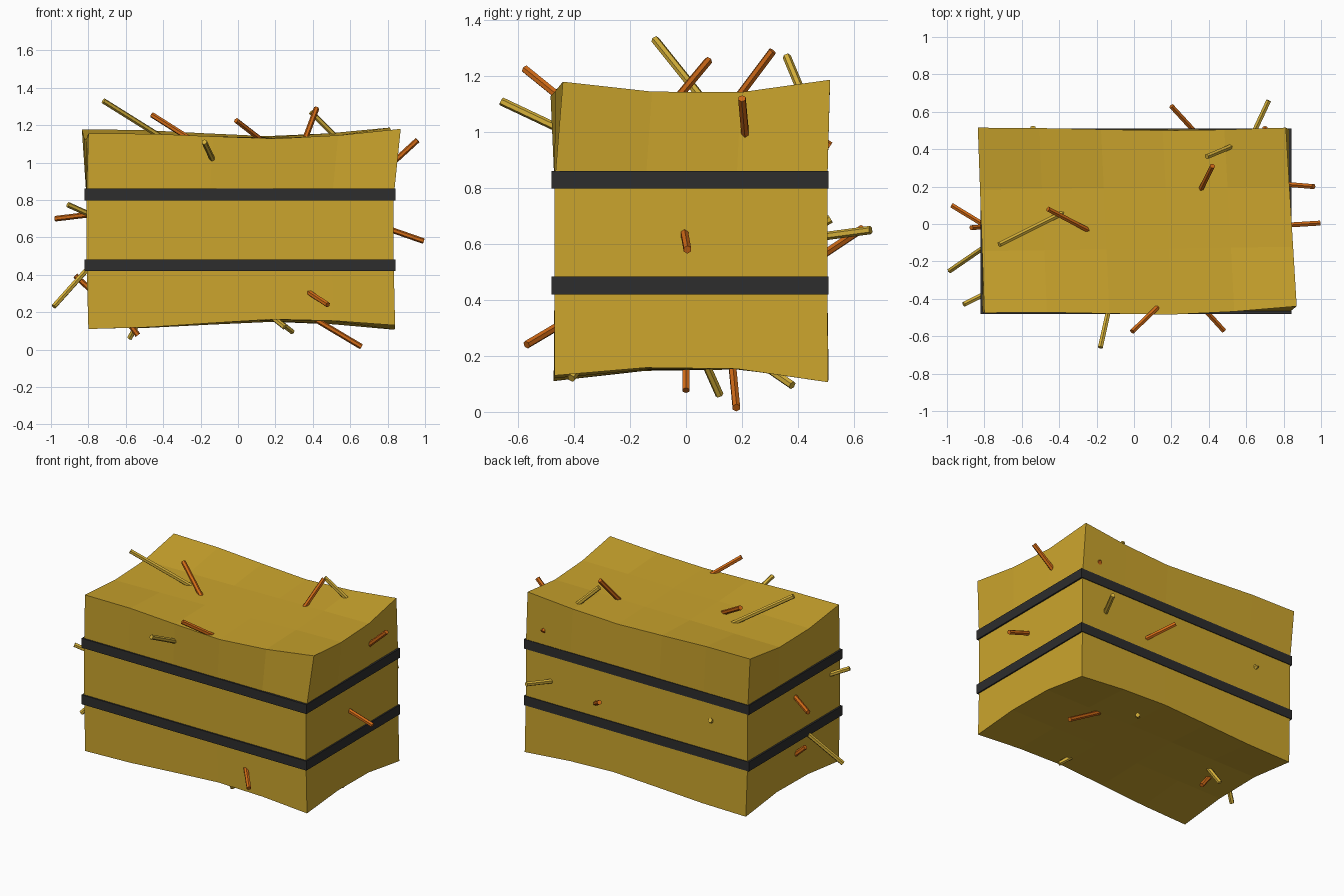
import bpy, bmesh
from mathutils import Vector

if "Cube" in bpy.data.objects:
    bpy.data.objects.remove(bpy.data.objects["Cube"])


def material(name, rgb):
    m = bpy.data.materials.new(name)
    m.diffuse_color = (*rgb, 1)
    m.use_nodes = True
    m.node_tree.nodes["Principled BSDF"].inputs["Base Color"].default_value = m.diffuse_color
    return m


HAY = material("hay gold", (0.60, 0.375, 0.026))
YELLOW = material("pale straw", (0.66, 0.43, 0.04))
ORANGE = material("orange straw", (0.64, 0.145, 0.008))
DARK = material("dark band", (0.026, 0.026, 0.026))


def finish(bm, name, mat):
    bmesh.ops.recalc_face_normals(bm, faces=bm.faces)
    mesh = bpy.data.meshes.new(name)
    bm.to_mesh(mesh)
    bm.free()
    mesh.materials.append(mat)
    ob = bpy.data.objects.new(name, mesh)
    bpy.context.collection.objects.link(ob)
    return ob


# Hay bale: a low-poly block whose corners flare and whose top and bottom sag inward
NX, NY, NZ = 5, 3, 3
MID = [(-0.81, -0.47), (0.832, -0.47), (-0.81, 0.505), (0.832, 0.505)]
TOP = [(-0.80, -0.475, 1.155), (0.87, -0.44, 1.18), (-0.835, 0.515, 1.178), (0.812, 0.515, 1.187)]
BOTTOM = [(-0.80, -0.473, 0.11), (0.84, -0.47, 0.13), (-0.80, 0.51, 0.112), (0.838, 0.508, 0.106)]
LEVELS = [BOTTOM, [(x, y, 0.47) for x, y in MID], [(x, y, 0.81) for x, y in MID], TOP]
SAG_X = [0, 0.15, 0.6, 1, 0.7, 0]
SAG_Y = [0, 0.9, 1, 0]


def bale_point(i, j, k):
    c = [Vector(p) for p in LEVELS[k]]
    u, v = i / NX, j / NY
    p = c[0].lerp(c[1], u).lerp(c[2].lerp(c[3], u), v)
    sag = max(SAG_X[i], SAG_Y[j])
    if k == NZ:
        p.z -= 0.042 * sag
        if j == 0:
            p.y -= 0.03 * SAG_X[i]
        if j == NY:
            p.y -= 0.015 * SAG_X[i]
    if k == 0:
        p.z += 0.04 * sag
    return p


bm = bmesh.new()
verts = {}


def vert(*key):
    if key not in verts:
        verts[key] = bm.verts.new(bale_point(*key))
    return verts[key]


def panel(na, nb, place):
    for a in range(na):
        for b in range(nb):
            bm.faces.new([vert(*place(a + s, b + t)) for s, t in ((0, 0), (1, 0), (1, 1), (0, 1))])


for end in (0, 1):
    panel(NX, NY, lambda a, b: (a, b, end * NZ))
    panel(NX, NZ, lambda a, b: (a, end * NY, b))
    panel(NY, NZ, lambda a, b: (end * NX, a, b))
finish(bm, "hay_bale", HAY)

# Two dark bands wrapped around the bale
for name, z0, z1 in (("lower_band", 0.42, 0.483), ("upper_band", 0.798, 0.861)):
    bm = bmesh.new()
    bmesh.ops.create_cube(bm, size=1)
    for v in bm.verts:
        v.co = (0.01 + v.co.x * 1.664, 0.015 + v.co.y * 0.99, (z0 + z1) / 2 + v.co.z * (z1 - z0))
    finish(bm, name, DARK)


# Loose straws: outer tip, then the point where each enters the bale
def straw(name, tip, root, mat):
    tip, root = Vector(tip), Vector(root)
    axis = root - tip
    root += axis.normalized() * 0.04
    axis = root - tip
    bm = bmesh.new()
    bmesh.ops.create_cone(bm, cap_ends=True, segments=6, radius1=0.015, radius2=0.015, depth=axis.length)
    ob = finish(bm, name, mat)
    ob.rotation_mode = 'QUATERNION'
    ob.rotation_quaternion = axis.to_track_quat('Z', 'Y')
    ob.location = (tip + root) / 2


PALE = [
    ((-0.72, -0.11, 1.33), (-0.40, 0.05, 1.13)),
    ((0.39, 0.36, 1.27), (0.51, 0.41, 1.15)),
    ((-0.18, -0.66, 1.11), (-0.14, -0.48, 1.025)),
    ((0.72, 0.66, 0.65), (0.65, 0.51, 0.63)),
    ((-0.91, -0.43, 0.775), (-0.81, -0.38, 0.73)),
    ((-0.985, -0.25, 0.23), (-0.81, -0.13, 0.425)),
    ((-0.58, 0.12, 0.06), (-0.53, 0.08, 0.15)),
    ((0.29, 0.38, 0.095), (0.22, 0.30, 0.15)),
    ((0.25, -0.41, 0.12), (0.20, -0.38, 0.16)),
    ((-0.54, 0.517, 0.69), (-0.54, 0.50, 0.68)),
]
RUST = [
    ((-0.46, 0.08, 1.255), (-0.27, -0.02, 1.135)),
    ((0.42, 0.31, 1.29), (0.36, 0.19, 1.13)),
    ((-0.01, -0.575, 1.225), (0.10, -0.47, 1.14)),
    ((0.48, -0.57, 0.24), (0.38, -0.46, 0.305)),
    ((0.96, 0.20, 1.12), (0.84, 0.21, 1.01)),
    ((0.993, 0.005, 0.58), (0.835, -0.005, 0.635)),
    ((0.20, 0.63, 0.655), (0.31, 0.51, 0.575)),
    ((-0.975, 0.10, 0.70), (-0.81, 0.0, 0.72)),
    ((-0.87, -0.02, 0.395), (-0.81, -0.015, 0.34)),
    ((0.66, 0.18, 0.015), (0.45, 0.168, 0.14)),
    ((-0.535, 0.0, 0.077), (-0.59, 0.0, 0.15)),
    ((0.70, 0.515, 0.95), (0.70, 0.50, 0.96)),
]
for label, mat, rows in (("pale_straw", YELLOW, PALE), ("orange_straw", ORANGE, RUST)):
    for n, (tip, root) in enumerate(rows, 1):
        straw(f"{label}_{n}", tip, root, mat)
